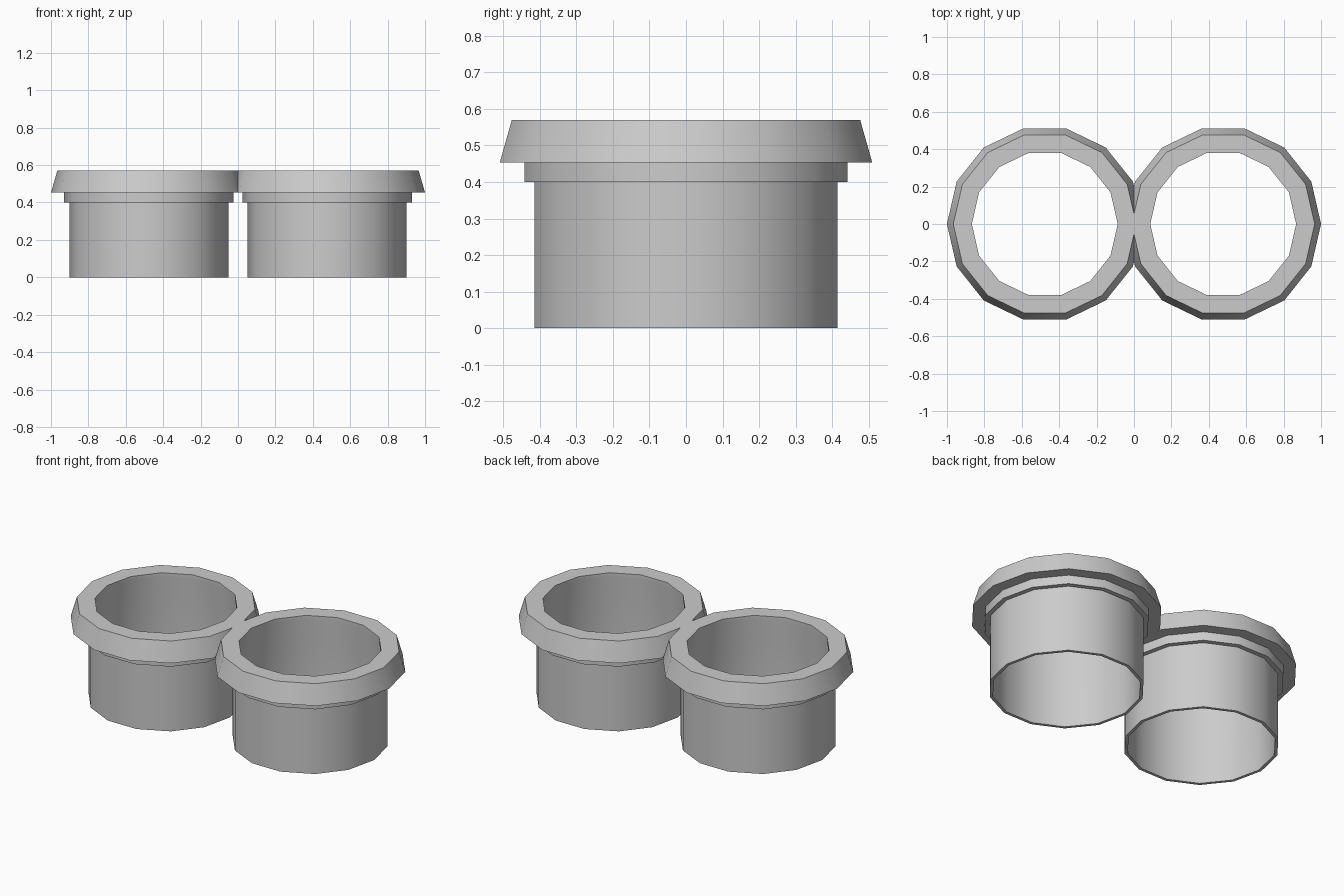
import bpy, bmesh, math

if "Cube" in bpy.data.objects:
    bpy.data.objects.remove(bpy.data.objects["Cube"])

SIDES = 14
CENTRE_X = 0.477

# Closed wall profile (radius, height): sleeve, collar, flared rim, inner lip, bore
PROFILE = [
    (0.425, 0.0), (0.425, 0.40),
    (0.453, 0.40), (0.453, 0.453),
    (0.523, 0.453), (0.489, 0.57),
    (0.390, 0.57), (0.390, 0.545),
    (0.407, 0.40), (0.407, 0.0),
]


def lathe(name, profile, x):
    """Revolve a closed profile into a faceted ring with smooth shading."""
    bm = bmesh.new()
    rings = []
    for i in range(SIDES):
        a = 2 * math.pi * i / SIDES
        rings.append([bm.verts.new((r * math.cos(a), r * math.sin(a), z))
                      for r, z in profile])
    n = len(profile)
    for i in range(SIDES):
        a, b = rings[i], rings[(i + 1) % SIDES]
        for j in range(n):
            k = (j + 1) % n
            bm.faces.new((a[j], b[j], b[k], a[k]))
    bmesh.ops.recalc_face_normals(bm, faces=bm.faces)
    mesh = bpy.data.meshes.new(name)
    bm.to_mesh(mesh)
    bm.free()
    obj = bpy.data.objects.new(name, mesh)
    obj.location.x = x
    bpy.context.collection.objects.link(obj)
    bpy.ops.object.select_all(action='DESELECT')
    obj.select_set(True)
    bpy.context.view_layer.objects.active = obj
    bpy.ops.object.shade_smooth_by_angle(angle=math.radians(30))
    return obj


# Matching pair of flanged sleeves, rims touching in the middle
for side, x in (("left", -CENTRE_X), ("right", CENTRE_X)):
    lathe(side + "_flanged_sleeve", PROFILE, x)
